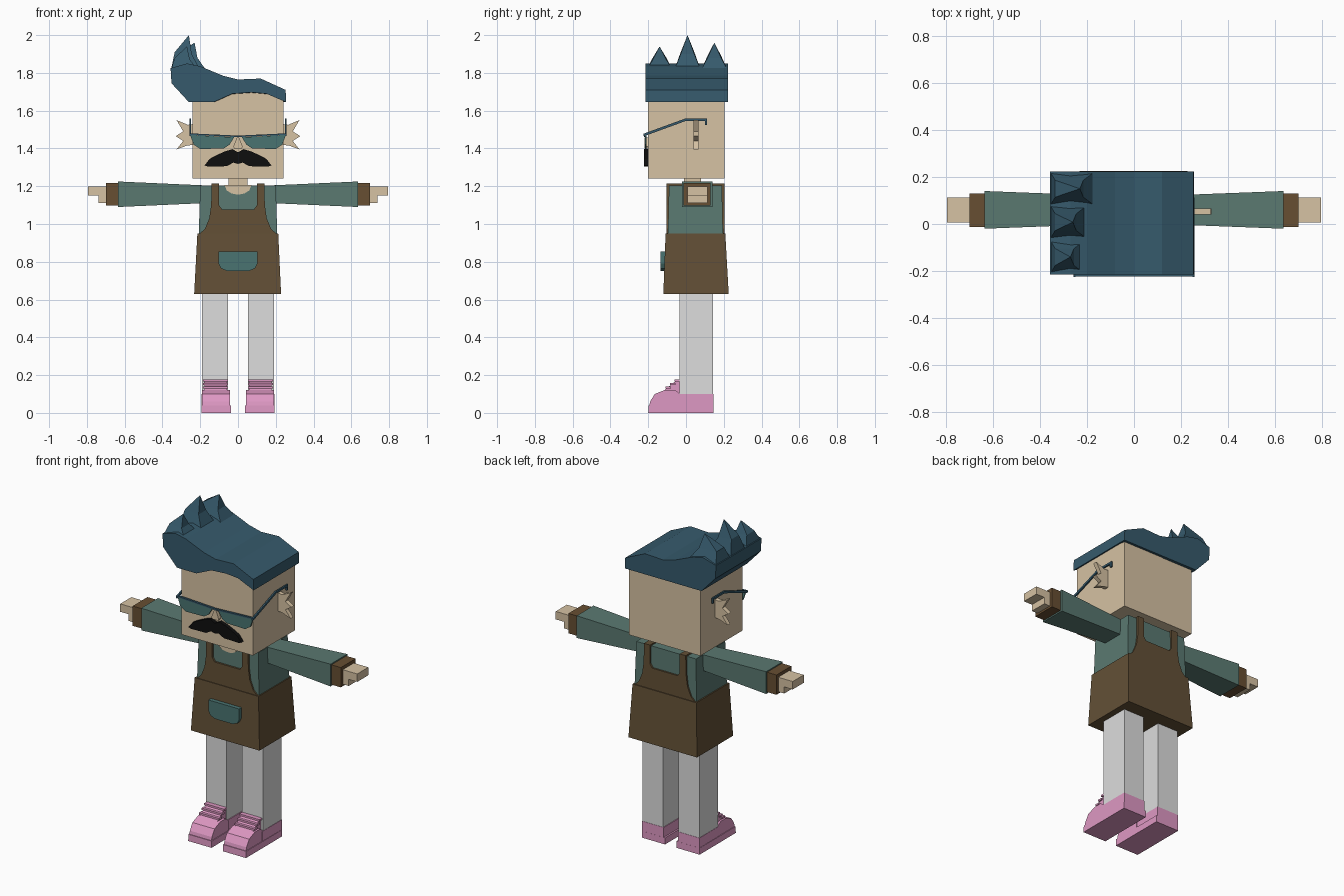
import bpy, bmesh

old = bpy.data.objects.get("Cube")
if old:
    bpy.data.objects.remove(old, do_unlink=True)


def material(name, rgb):
    """Flat material from an 8-bit colour, stored as linear values."""
    lin = [((c / 255 + 0.055) / 1.055) ** 2.4 if c > 10 else c / 3300 for c in rgb]
    m = bpy.data.materials.new(name)
    m.use_nodes = True
    m.diffuse_color = (*lin, 1)
    bsdf = next(n for n in m.node_tree.nodes if n.type == 'BSDF_PRINCIPLED')
    bsdf.inputs["Base Color"].default_value = (*lin, 1)
    return m


SKIN = material("skin", (214, 194, 163))
HAIR = material("dark_blue_hair", (54, 90, 108))
SHIRT = material("green_shirt", (90, 121, 113))
LENS = material("teal_lens", (74, 116, 113))
APRON = material("brown_apron", (99, 80, 54))
CUFF = material("brown_cuff", (103, 78, 50))
TROUSER = material("pale_grey", (221, 221, 221))
SHOE = material("pink_shoe", (222, 152, 195))
BLACK = material("black", (14, 14, 14))


def loft(name, rings, mat, mirror=False):
    """Skin a stack of rings with equal point counts and cap both ends."""
    bm = bmesh.new()
    loops = [[bm.verts.new(p) for p in r] for r in rings]
    n = len(rings[0])
    for a, b in zip(loops, loops[1:]):
        for i in range(n):
            j = (i + 1) % n
            bm.faces.new((a[i], a[j], b[j], b[i]))
    bm.faces.new(loops[0])
    bm.faces.new(loops[-1])
    bmesh.ops.remove_doubles(bm, verts=bm.verts, dist=1e-5)
    bmesh.ops.recalc_face_normals(bm, faces=bm.faces)
    me = bpy.data.meshes.new(name)
    bm.to_mesh(me)
    bm.free()
    me.materials.append(mat)
    ob = bpy.data.objects.new(name, me)
    bpy.context.collection.objects.link(ob)
    if mirror:
        mod = ob.modifiers.new("mirror", 'MIRROR')
        mod.use_mirror_merge = False
    return ob


def prism(name, pts, lo, hi, mat, axis='y', mirror=False):
    """Extrude an outline along y (points are x, z) or x (points are y, z)."""
    place = (lambda p, d: (p[0], d, p[1])) if axis == 'y' else (lambda p, d: (d, p[0], p[1]))
    return loft(name, [[place(p, d) for p in pts] for d in (lo, hi)], mat, mirror)


def rect(x, y, z):
    return [(x[0], y[0], z), (x[1], y[0], z), (x[1], y[1], z), (x[0], y[1], z)]


def box(name, x, y, z, mat, mirror=False):
    return loft(name, [rect(x, y, z[0]), rect(x, y, z[1])], mat, mirror)


def sym(half):
    """Complete an outline given from top to bottom on the +x side."""
    return half + [(-x, z) for x, z in reversed(half)]


# Head, neck and ears
box("head", (-0.24, 0.24), (-0.2, 0.205), (1.24, 1.7), SKIN)
box("neck", (-0.05, 0.05), (-0.01, 0.08), (1.17, 1.25), SKIN)
prism("ears", [(0.23, 1.42), (0.27, 1.415), (0.325, 1.395), (0.29, 1.44), (0.33, 1.465),
               (0.29, 1.49), (0.325, 1.55), (0.265, 1.525), (0.23, 1.53)],
      0.04, 0.065, SKIN, mirror=True)

# Hair: swept cap, arched over the forehead and straight at the back
crown = [(0.255, 1.645), (0.252, 1.71), (0.12, 1.77), (0, 1.765), (-0.08, 1.785),
         (-0.2, 1.835), (-0.27, 1.85), (-0.357, 1.825), (-0.352, 1.745), (-0.26, 1.645)]
fringe = [(-0.13, 1.645), (-0.03, 1.69), (0.07, 1.697), (0.15, 1.69)]
loft("hair_cap", [[(x, -0.214, z) for x, z in crown + fringe],
                  [(x, 0.222, z) for x, z in crown] + [(x, 0.222, 1.645) for x, z in fringe]],
     HAIR)


# Hair spikes along the swept side
def spike(name, y, tip_x, tip_z, back_x):
    def ring(x0, x1, w, z0, z1):
        return [(x0, y - w, z0), (x1, y - w, z1), (x1, y + w, z1), (x0, y + w, z0)]
    mid = (1.82 + tip_z) / 2
    loft(name, [ring(-0.355, back_x, 0.07, 1.815, 1.815),
                ring(-0.335, tip_x + 0.015, 0.036, mid, mid - 0.01),
                ring(tip_x, tip_x, 0, tip_z, tip_z)], HAIR)


spike("hair_spike_front", -0.14, -0.27, 1.94, -0.21)
spike("hair_spike_middle", 0.008, -0.26, 2.0, -0.2)
spike("hair_spike_back", 0.15, -0.23, 1.96, -0.17)

# Glasses
prism("lenses", [(0.02, 1.46), (0.1, 1.463), (0.253, 1.472), (0.235, 1.42), (0.2, 1.397),
                 (0.075, 1.4), (0.045, 1.42)], -0.218, -0.21, LENS, mirror=True)
prism("glasses_brow_bar", sym([(0, 1.468), (0.257, 1.48), (0.257, 1.472), (0, 1.46)]),
      -0.223, -0.21, HAIR)
prism("glasses_arms", [(-0.225, 1.465), (-0.225, 1.478), (-0.005, 1.558), (0.112, 1.558),
                       (0.112, 1.525), (0.1, 1.525), (0.1, 1.546), (0, 1.546), (-0.213, 1.468)],
      0.249, 0.258, HAIR, axis='x', mirror=True)

# Nose and moustache
prism("nose", sym([(0.006, 1.458), (0.025, 1.41), (0.02, 1.4)]), -0.22, -0.19, SKIN)
prism("moustache", sym([(0, 1.38), (0.03, 1.396), (0.07, 1.384), (0.11, 1.366), (0.15, 1.345),
                        (0.177, 1.31), (0.16, 1.304), (0.06, 1.306), (0.025, 1.325),
                        (0, 1.318)])[:-1], -0.222, -0.195, BLACK)

# Torso and open collar
loft("shirt_body", [rect((-0.208, 0.208), (-0.096, 0.196), 0.93),
                    rect((-0.2, 0.2), (-0.09, 0.19), 1.205)], SHIRT)
prism("collar_skin", sym([(0.072, 1.207), (0.06, 1.178), (0.035, 1.162), (0.012, 1.157)]),
      -0.097, -0.085, SKIN)

# Apron: flared skirt, bibs on both sides and straps over the shoulders
loft("apron_skirt", [rect((-0.232, 0.228), (-0.12, 0.226), 0.63),
                     rect((-0.215, 0.213), (-0.108, 0.208), 0.95)], APRON)
bib = sym([(0.085, 1.078), (0.1, 1.1), (0.1, 1.214), (0.14, 1.214), (0.142, 1.1),
           (0.152, 1.03), (0.175, 0.975), (0.212, 0.94)])
prism("front_bib", bib, -0.104, -0.09, APRON)
prism("back_bib", bib, 0.19, 0.203, APRON)
box("shoulder_straps", (0.1, 0.14), (-0.104, 0.203), (1.2, 1.214), APRON, True)
prism("pocket", sym([(0.103, 0.855), (0.103, 0.79), (0.09, 0.765), (0.06, 0.752)]),
      -0.136, -0.1, LENS)

# Arms: flared sleeves, cuffs and blocky hands
loft("sleeves", [[(x, 0.06 - w, z0), (x, 0.06 + w, z0), (x, 0.06 + w, z1), (x, 0.06 - w, z1)]
                 for x, w, z0, z1 in ((0.19, 0.063, 1.11, 1.205), (0.635, 0.08, 1.09, 1.225))],
     SHIRT, True)
box("cuffs", (0.63, 0.698), (-0.012, 0.13), (1.098, 1.218), CUFF, True)
box("fingers", (0.69, 0.795), (0.007, 0.113), (1.15, 1.198), SKIN, True)
box("thumbs", (0.69, 0.738), (0.007, 0.113), (1.11, 1.152), SKIN, True)

# Legs
box("legs", (0.052, 0.19), (-0.034, 0.144), (0.08, 0.66), TROUSER, True)

# Shoes: wide sole, sloped upper and lace ridges
prism("shoe_soles", [(-0.2, 0), (-0.198, 0.04), (0.146, 0.04), (0.146, 0)],
      0.038, 0.194, SHOE, axis='x', mirror=True)
prism("shoe_toes", [(-0.196, 0.03), (-0.19, 0.06), (-0.165, 0.1), (-0.11, 0.122),
                    (-0.06, 0.122), (-0.03, 0.1), (-0.03, 0.03)],
      0.042, 0.19, SHOE, axis='x', mirror=True)
prism("shoe_heels", [(-0.04, 0.03), (-0.04, 0.1), (0.1455, 0.1), (0.1455, 0.03)],
      0.048, 0.192, SHOE, axis='x', mirror=True)
prism("shoe_tongues", [(-0.13, 0.1), (-0.11, 0.124), (-0.05, 0.172), (-0.033, 0.178),
                       (-0.033, 0.1)], 0.058, 0.178, SHOE, axis='x', mirror=True)
for i in range(3):
    y, z = -0.1 + i * 0.024, 0.128 + i * 0.019
    box(f"shoe_lace_{i + 1}", (0.052, 0.186), (y - 0.008, y + 0.02), (z, z + 0.011), SHOE, True)
